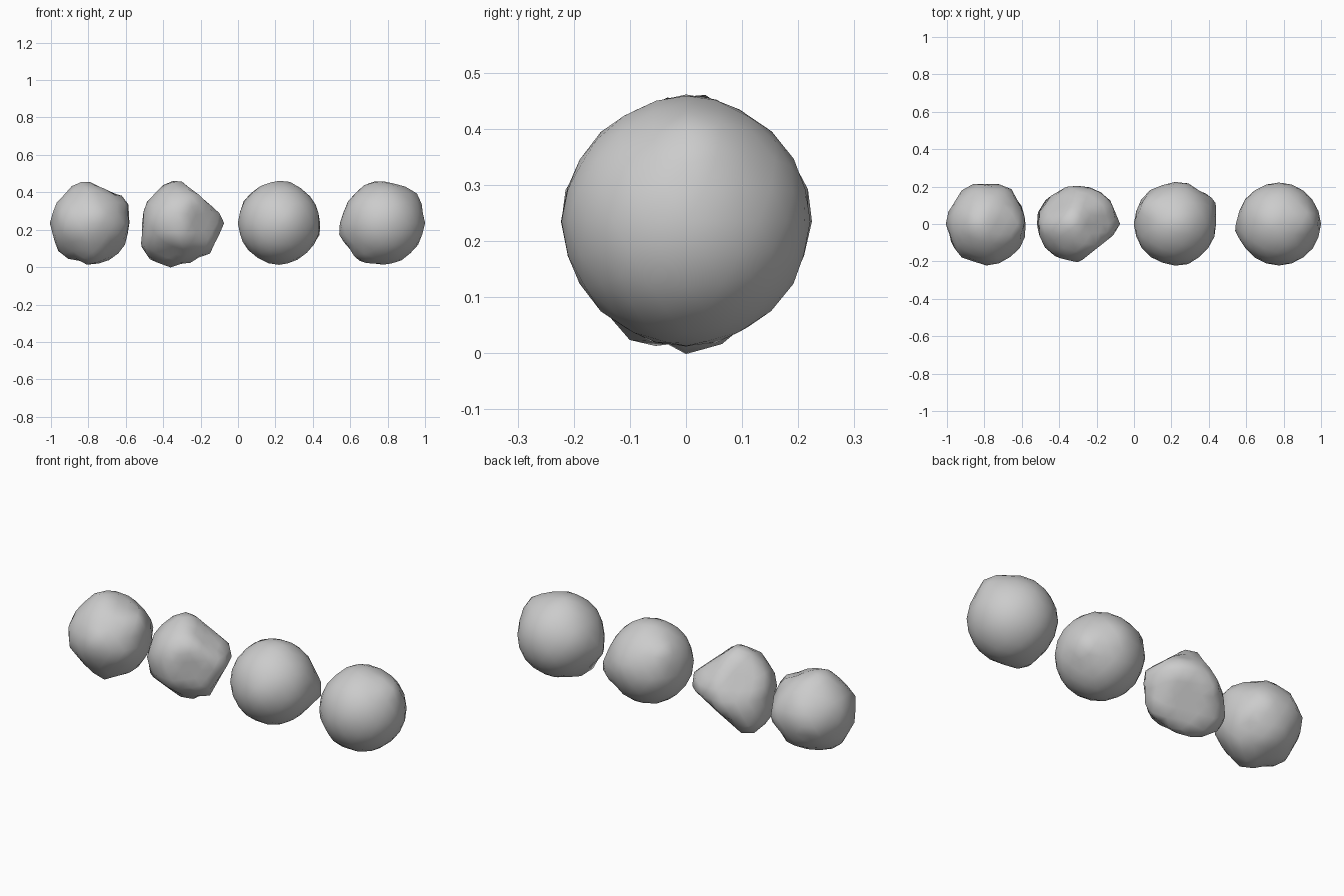
import bpy
import bmesh
import math
from mathutils import Vector, noise

if "Cube" in bpy.data.objects:
    bpy.data.objects.remove(bpy.data.objects["Cube"], do_unlink=True)

# Single stone colour
stone = bpy.data.materials.new("stone_grey")
stone.use_nodes = True
grey = (0.6, 0.6, 0.6, 1)
stone.diffuse_color = grey
stone.node_tree.nodes["Principled BSDF"].inputs["Base Color"].default_value = grey

CENTRE_HEIGHT = 0.235


def surface_radius(direction, base_radius, corners, sharpness):
    """Blend the round base towards the corner points lying near a direction."""
    total, weight_sum = base_radius * 0.25, 0.25
    for corner in corners:
        weight = math.exp(sharpness * (direction.dot(corner.normalized()) - 1))
        total += weight * corner.length
        weight_sum += weight
    return total / weight_sum


def make_rock(name, x, base_radius, corners, sharpness, lumps, cuts=()):
    """Shape a faceted ball through its main corners, then plane off flat sides."""
    points = [Vector(c) for c in corners]
    bm = bmesh.new()
    bmesh.ops.create_icosphere(bm, subdivisions=3, radius=1)
    for v in bm.verts:
        d = v.co.normalized()
        radius = surface_radius(d, base_radius, points, sharpness)
        radius += lumps * noise.noise(d * 4 + Vector((x, x, x)))
        for normal, distance in cuts:
            facing = d.dot(Vector(normal).normalized())
            if facing > 0.1:
                radius = min(radius, distance / facing)
        v.co = d * radius
    mesh = bpy.data.meshes.new(name)
    bm.to_mesh(mesh)
    bm.free()
    mesh.shade_smooth()
    mesh.materials.append(stone)
    rock = bpy.data.objects.new(name, mesh)
    rock.location = (x, 0, CENTRE_HEIGHT)
    bpy.context.collection.objects.link(rock)


# Lumpy rock with many shallow dents
make_rock("lumpy_rock", -0.79, 0.21, [
    (-0.05, 0, 0.225), (0.19, 0, 0.13), (0.09, 0, 0.165), (-0.21, 0.02, -0.03),
    (-0.14, -0.18, 0), (0.06, -0.22, 0), (0.19, -0.12, -0.04),
    (0.21, 0.04, 0), (0.13, 0.19, 0), (-0.08, 0.21, 0), (0, 0.215, 0.02),
    (-0.15, 0, -0.18), (0.16, 0, -0.16), (0.02, -0.09, -0.225)], 45, 0.014)

# Angular rock with a pointed side, a flared foot and broad flat faces
make_rock("angular_rock", -0.3, 0.213, [
    (-0.06, 0.03, 0.23), (0.22, 0.05, 0.035), (0.17, 0.03, 0.1),
    (-0.19, 0.02, 0.12), (-0.14, 0.045, -0.25), (-0.2, 0.08, -0.17),
    (-0.2, -0.03, -0.15), (-0.19, 0.1, 0), (0.01, 0.195, 0.03),
    (0.14, 0.15, 0.06), (-0.04, -0.19, -0.03), (0.13, -0.11, 0.01),
    (0.12, -0.03, -0.2)], 35, 0.008, [
    ((0.36, 0.65, -0.66), 0.155), ((0.64, 0.05, 0.76), 0.17),
    ((0.32, 0.64, 0.7), 0.18), ((0.81, 0.35, -0.46), 0.185),
    ((-0.27, -0.62, -0.73), 0.19), ((0.62, -0.78, 0), 0.165),
    ((0.28, -0.62, -0.72), 0.19), ((-0.54, 0.68, 0.49), 0.17)])

# Round rock with a chipped side
make_rock("round_rock", 0.22, 0.219, [
    (-0.22, 0, 0.03), (0.05, 0, 0.224), (-0.05, 0, 0.222),
    (0.22, 0.13, -0.055), (0.215, -0.05, -0.02), (0.05, 0.227, 0.02),
    (-0.15, 0.17, 0), (-0.165, 0.11, 0.145), (0.05, -0.222, 0),
    (0.01, 0, -0.224), (0.18, 0.02, 0.12)], 55, 0.003)

# Round rock with a low side point and a small peak
make_rock("peaked_rock", 0.775, 0.221, [
    (-0.06, 0.03, 0.222), (0.185, 0.02, 0.165), (-0.24, -0.04, -0.06),
    (-0.17, 0, 0.14), (0.226, 0, 0), (-0.135, -0.06, -0.205), (-0.185, 0.13, 0.02),
    (0, 0.222, 0.02), (0, -0.222, 0), (0.18, -0.13, 0), (0.04, 0, -0.22)], 55, 0.003)
